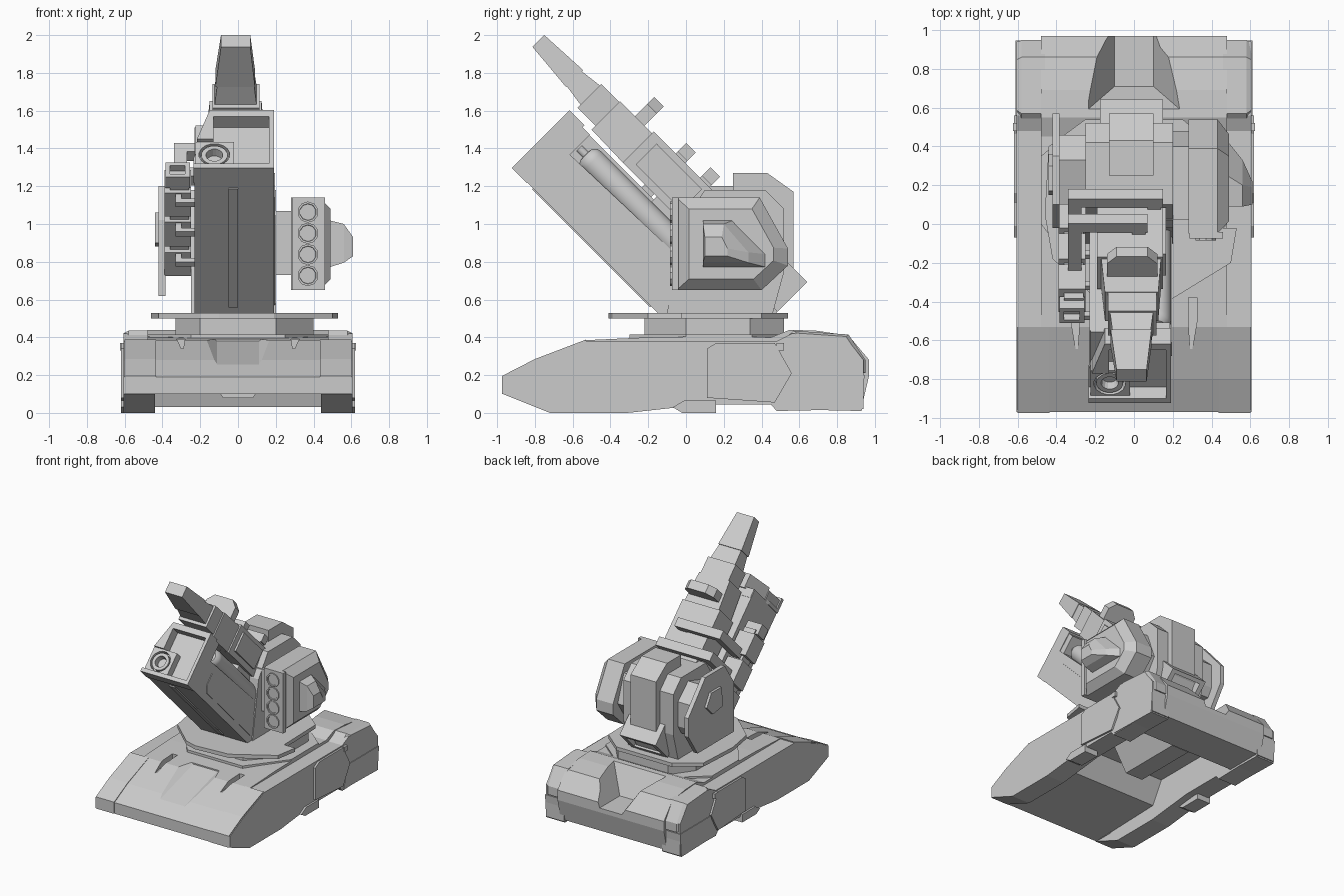
import bpy, bmesh, math
from mathutils import Vector

if "Cube" in bpy.data.objects:
    bpy.data.objects.remove(bpy.data.objects["Cube"])


def loft(name, sections):
    """Closed skin through equal-length loops of 3D points."""
    bm = bmesh.new()
    rings = [[bm.verts.new(p) for p in s] for s in sections]
    n = len(rings[0])
    for a, b in zip(rings, rings[1:]):
        for i in range(n):
            j = (i + 1) % n
            bm.faces.new((a[i], a[j], b[j], b[i]))
    bm.faces.new(rings[0])
    bm.faces.new(rings[-1])
    bmesh.ops.recalc_face_normals(bm, faces=bm.faces)
    me = bpy.data.meshes.new(name)
    bm.to_mesh(me)
    bm.free()
    ob = bpy.data.objects.new(name, me)
    bpy.context.collection.objects.link(ob)
    return ob


def side(name, pts, x0, x1):
    """Extrude a (y, z) profile across x."""
    return loft(name, [[(x, y, z) for y, z in pts] for x in (x0, x1)])


def plan(name, pts, z0, z1):
    """Extrude an (x, y) outline upwards."""
    return loft(name, [[(x, y, z) for x, y in pts] for z in (z0, z1)])


def box(name, x0, x1, y0, y1, z0, z1):
    return side(name, [(y0, z0), (y1, z0), (y1, z1), (y0, z1)], x0, x1)


def yz(p, q):
    """Gun frame: p runs along the raised barrels, q across them."""
    return ((q - p) / 2, (p + q) / 2)


def gun_box(name, x0, x1, p0, p1, q0, q1):
    return side(name, [yz(p0, q0), yz(p1, q0), yz(p1, q1), yz(p0, q1)], x0, x1)


def gun_loft(name, *rects):
    return loft(name, [[(x, *yz(p, q)) for x, q in ((x0, q0), (x1, q0), (x1, q1), (x0, q1))]
                       for p, x0, x1, q0, q1 in rects])


def turned(name, origin, axis, prof, n):
    """Lathe (radius, distance) steps about an axis lying in the yz plane."""
    o, d = Vector(origin), Vector(axis).normalized()
    u = Vector((1, 0, 0))
    v = d.cross(u)
    ang = [2 * math.pi * (i + .5) / n for i in range(n)]
    return loft(name, [[o + d * h + (u * math.cos(a) + v * math.sin(a)) * r for a in ang]
                       for r, h in prof])


def cut(ob, cutter):
    m = ob.modifiers.new("cut", 'BOOLEAN')
    m.operation, m.object, m.solver = 'DIFFERENCE', cutter, 'EXACT'
    bpy.context.view_layer.objects.active = ob
    bpy.ops.object.modifier_apply(modifier=m.name)
    bpy.data.objects.remove(cutter)


# Hull: centre deck, open underneath between the track pods
deck = side("centre_deck", [(-.97, .1), (-.97, .19), (-.8, .28), (-.53, .385), (-.2, .4), (.1, .405),
                            (.45, .4), (.55, .44), (.69, .435), (.86, .41), (.97, .28), (.97, .2), (.93, .03),
                            (.62, .03), (.52, .3), (-.2, .3), (-.3, .12)], -.48, .48)
# Rear deck recess with sloping walls, and front channel
cut(deck, loft("recess_cutter", [[(-.1, .71, .235), (.1, .71, .235), (.1, 1.1, .235), (-.1, 1.1, .235)],
                                 [(-.25, .58, .46), (.25, .58, .46), (.18, .72, .46), (-.18, .72, .46)][:2]
                                 + [(.17, 1.1, .46), (-.17, 1.1, .46)]]))
cut(deck, loft("channel_cutter", [[(s * w, y, z) for s, w, z in
                                   ((-1, .11, z0), (1, .11, z0), (1, .2, z0 + .06), (-1, .2, z0 + .06))]
                                  for y, z0 in ((-.85, .255), (-.42, .38))]))
for s in (1, -1):
    cut(deck, loft("groove_cutter", [[(s * x, y, z) for x, y in
                                      ((.28, -.38), (.325, -.38), (.325, -.5), (.3, -.65), (.29, -.65), (.28, -.5))]
                                     for z in (.34, .5)]))
# Belly wedge under the cavity roof
loft("belly_wedge", [[(x, y, z) for x, y in ((-w, .0), (w, .0), (w, .55), (-w, .55))]
                     for w, z in ((.08, .08), (.22, .31))])

for s in (1, -1):
    tag = "right_" if s > 0 else "left_"
    # Side pods
    side(tag + "track_pod", [(-.97, .1), (-.97, .19), (-.8, .275), (-.53, .38), (.48, .38), (.56, .42),
                             (.84, .405), (.94, .28), (.94, .02), (.48, .01), (.45, .045), (.1, .045),
                             (-.31, .0), (-.72, .0)], s * .44, s * .605)
    side(tag + "skirt_panel", [(.11, .08), (.11, .34), (.16, .37), (.47, .37), (.56, .21), (.47, .055)],
         s * .59, s * .62)
    side(tag + "skirt_foot", [(-.07, .03), (-.01, .065), (.16, .065), (.16, 0), (-.02, 0)], s * .5, s * .62)
    side(tag + "rear_corner", [(.55, .2), (.49, .02), (.93, .01), (.945, .2)], s * .44, s * .61)
    loft(tag + "rear_bump", [[(s * x, .73 + (y - .73) * k, .31 + (z - .31) * k) for y, z in
                              ((.485, .36), (.56, .215), (.95, .21), (.95, .28), (.86, .415), (.57, .435))]
                             for x, k in ((.46, 1), (.58, 1), (.605, .9))])
    box(tag + "deck_clip", s * .6, s * .625, .48, .52, .33, .37)
    # Front corner blocks
    side(tag + "front_cap", [(-.975, .1), (-.975, .195), (-.8, .285), (-.53, .388), (-.53, .37), (-.8, .1)],
         s * .435, s * .6)

# Turntable
plan("turret_skirt", [(-.48, 0), (-.25, -.3), (.25, -.3), (.48, 0), (.48, .35), (.3, .5), (-.3, .5), (-.48, .35)],
     .38, .415)
plan("turret_ring", [(-.33, .0), (-.2, -.22), (.2, -.22), (.4, 0), (.4, .34), (.25, .52), (-.2, .52), (-.33, .34)],
     .39, .505)
plan("turret_plate", [(-.46, .05), (-.42, -.18), (-.2, -.38), (-.1, -.41), (.19, -.39), (.5, -.2), (.53, -.02),
                      (.43, -.02), (.42, .4), (.25, .54), (-.25, .54), (-.44, .4)], .5, .53)

# Turret body, spine and tail
side("turret_body", [(-.1, .53), (.46, .53), (.52, .75), (.52, 1.08), (.42, 1.18), (.1, 1.18), (-.02, 1.0)],
     -.25, .2)
side("turret_spine", [(.05, .53), (.48, .53), (.57, .72), (.57, 1.17), (.43, 1.27), (.25, 1.27), (.25, 1.18),
                      (.1, 1.18)], -.13, .1)
tail = gun_box("turret_tail", -.175, .15, .05, .6, 1.02, 1.335)
cut(tail, gun_box("tail_cutter", -.135, .11, -.1, .14, 1.07, 1.29))

# Left armour plate
side("left_cheek", [(.1, .73), (.42, .73), (.46, .8), (.46, 1.0), (.33, 1.12), (.1, 1.05)], -.39, -.2)
side("left_armour", [(-.02, .62), (.45, .62), (.57, .8), (.57, .95), (.35, 1.2), (.1, 1.2), (-.02, 1.02)],
     -.42, -.385)
side("left_armour_badge", [(.15, .9), (.28, .88), (.36, .96), (.3, 1.06), (.17, 1.06)], -.44, -.41)

# Right rocket pod
outline = [(-.05, .65), (-.05, 1.14), (.39, 1.14), (.54, .87), (.54, .78), (.4, .65)]
loft("rocket_pod", [[(x, .22 + (y - .22) * k, .89 + (z - .89) * k) for y, z in outline]
                    for x, k in ((.28, 1), (.43, 1), (.49, .76))])
side("pod_mount", [(.02, .73), (.02, 1.07), (.4, 1.07), (.48, .85), (.4, .73)], .15, .3)
loft("pod_side_cap", [[(.48, y, z) for y, z in ((.09, .77), (.09, 1.02), (.25, 1.02), (.43, .84), (.43, .77))],
                      [(.56, y, z) for y, z in ((.09, .795), (.09, 1.0), (.2, 1.0), (.33, .85), (.33, .795))],
                      [(.61, y, z) for y, z in ((.1, .83), (.1, .93), (.19, .93), (.22, .87), (.22, .83))]])
box("pod_face", .285, .46, -.075, -.04, .65, 1.14)
for i in range(4):
    z = .727 + i * .112
    turned("rocket_tube_%d" % i, (.37, -.05, z), (0, -1, 0),
           [(.056, 0), (.056, .035), (.045, .035), (.043, .027)], 10)

# Lower launcher: main box, upper narrow part, rib and side panel
side("launcher_box", [(-.15, .53), yz(2.06, .38), yz(2.06, .75), (.15, .65), (.15, .53)], -.23, .19)
gun_box("launcher_upper", -.23, .05, .6, 2.06, .73, .96)
gun_box("launcher_rib", -.05, 0, .75, 2.0, .368, .4)
side("launcher_side_panel", [yz(1.88, .52), yz(1.88, .66), yz(.7, .66), yz(.62, .5), yz(.7, .46), yz(1.82, .46)],
     .15, .195)
tube = turned("recoil_cylinder", (.12, *yz(.85, .835)), (0, -1, 1),
              [(.072, 0), (.072, .69), (.066, .72), (.045, .74), (.022, .742), (.022, .79)], 24)
bpy.context.view_layer.objects.active = tube
tube.select_set(True)
bpy.ops.object.shade_smooth_by_angle(angle=math.radians(35))
gun_box("collar_back", -.225, .185, 1.98, 2.08, .39, .965)
collar = loft("launcher_collar", [[(x, *yz(p, q)) for x, q in
                                   ((-.235, .375), (.19, .375), (.19, .985), (-.15, .985), (-.235, .6))]
                                  for p in (2.06, 2.22)])
cut(collar, gun_box("collar_cutter", -.13, .165, 2.1, 2.4, .42, .92))
cut(collar, gun_box("collar_notch_cutter", -.3, -.1, 2.1, 2.4, .42, .68))
muzzle = gun_box("muzzle_block", -.225, -.02, 2.05, 2.19, .41, .68)
cut(muzzle, turned("muzzle_cutter", (-.125, *yz(2.12, .545)), (0, -1, 1), [(.082, 0), (.082, .3)], 16))
turned("muzzle_ring", (-.125, *yz(2.1, .545)), (0, -1, 1),
       [(.07, 0), (.07, .06), (.045, .06), (.04, .01)], 16)

# Upper gun: stepped, tapering barrel
gun_loft("barrel_tip", (2.75, -.09, .065, 1.125, 1.25), (2.36, -.12, .09, 1.09, 1.27))
gun_loft("barrel_mid", (2.37, -.11, .085, 1.1, 1.255), (2.17, -.125, .1, 1.07, 1.28))
gun_box("barrel_collar", -.135, .115, 1.97, 2.19, 1.04, 1.292)
gun_loft("barrel_sleeve", (2.0, -.15, .125, 1.0, 1.3), (1.64, -.17, .14, .99, 1.3))
gun_box("breech", -.19, .15, 1.02, 1.66, .99, 1.32)
gun_box("breech_side_panel", .1, .165, 1.1, 1.58, 1.05, 1.27)
gun_box("breech_support", -.15, .12, .6, 1.3, .9, 1.1)
loft("sight_block", [[(x, *yz(p, q)) for x, q in
                      ((-.14, 1.27), (.12, 1.27), (.12, 1.43), (.07, 1.505), (-.09, 1.505), (-.14, 1.43))]
                     for p in (1.74, 1.84)])

# Cross bars carrying the left gun
for i, (p, x1) in enumerate(((1.377, .07), (1.12, .15))):
    gun_box("cross_bar_%d" % i, -.34, x1, p - .05, p + .05, 1.34, 1.43)
    gun_box("bar_arm_%d" % i, -.34, -.27, p - .05, p + .05, .9, 1.38)
    gun_box("bar_post_%d" % i, x1 - .08, x1 - .01, p - .05, p + .05, 1.25, 1.38)

# Left gun: stepped rail segments with a hollow front and hooks
gun_box("left_gun_core", -.36, -.26, .72, 1.68, .74, .91)
for i, (p0, p1) in enumerate(((.74, .99), (1.05, 1.31), (1.37, 1.62))):
    gun_box("left_gun_segment_%d" % i, -.39, -.25, p0, p1, .71, .95)
    gun_box("hook_arm_%d" % i, -.33, -.3, p1 - .06, p1 - .01, .64, .73)
    gun_box("hook_bar_%d" % i, -.33, -.21, p1 - .06, p1 - .01, .62, .66)
front = gun_box("left_gun_muzzle", -.385, -.255, 1.64, 1.76, .74, .89)
cut(front, gun_box("left_muzzle_cutter", -.36, -.28, 1.7, 2.0, .77, .86))
